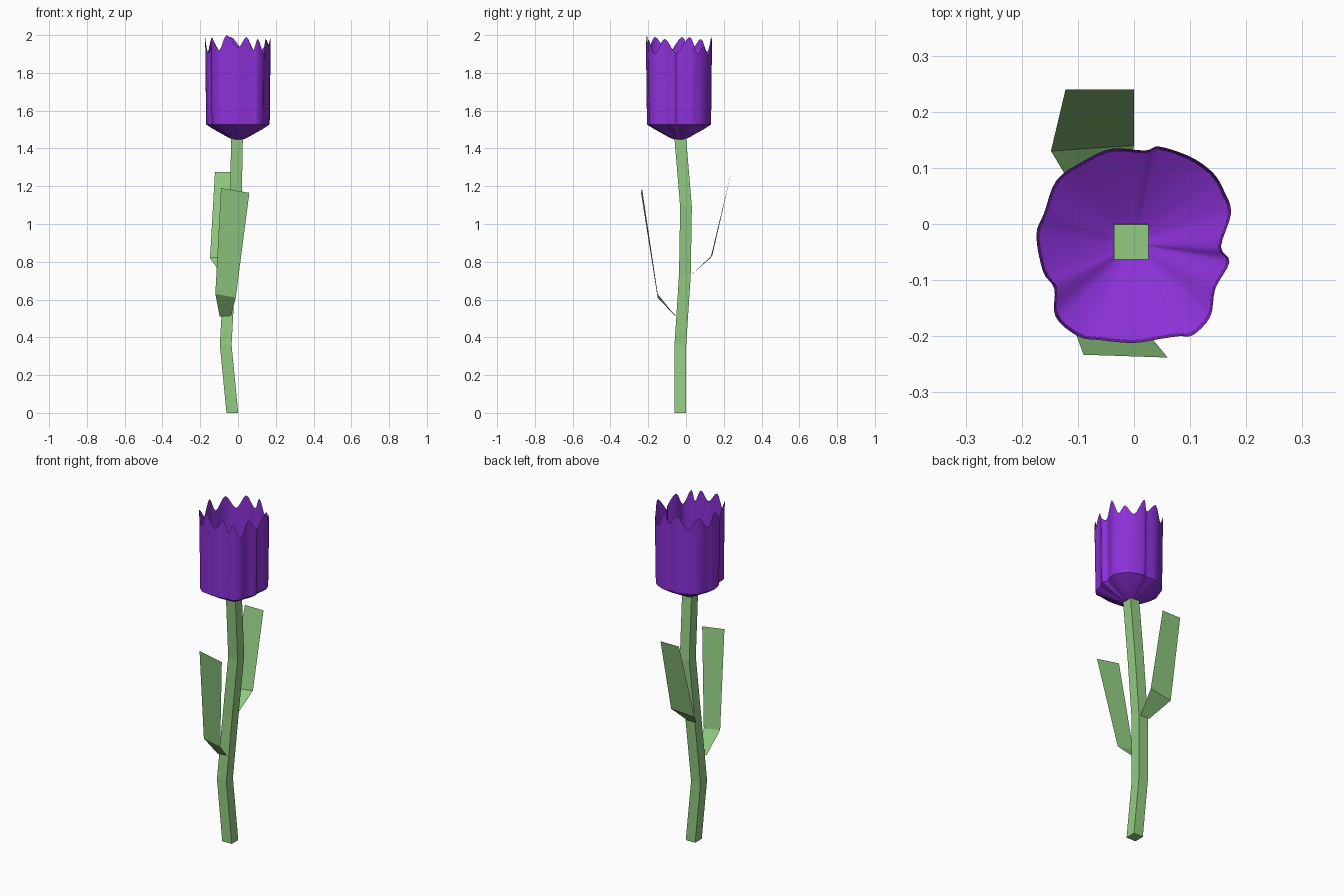
import bpy
from mathutils import Vector

if "Cube" in bpy.data.objects:
    bpy.data.objects.remove(bpy.data.objects["Cube"])


def material(name, colour):
    m = bpy.data.materials.new(name)
    m.diffuse_color = colour
    m.use_nodes = True
    m.node_tree.nodes["Principled BSDF"].inputs["Base Color"].default_value = m.diffuse_color
    return m


def add_mesh(name, verts, faces, mat):
    mesh = bpy.data.meshes.new(name)
    mesh.from_pydata(verts, [], faces)
    mesh.materials.append(mat)
    obj = bpy.data.objects.new(name, mesh)
    bpy.context.collection.objects.link(obj)
    return obj


def bridge(rings, n):
    """Quads between consecutive closed rings of n points."""
    return [(r * n + i, r * n + (i + 1) % n, (r + 1) * n + (i + 1) % n, (r + 1) * n + i)
            for r in range(rings - 1) for i in range(n)]


def smooth_loop(points, steps):
    """Closed spline passing through the points."""
    pts = [Vector(p) for p in points]
    out = []
    for i in range(len(pts)):
        a, b, c, d = (pts[(i + k) % len(pts)] for k in (-1, 0, 1, 2))
        for s in range(steps):
            t = s / steps
            out.append(0.5 * (2 * b + (c - a) * t + (2 * a - 5 * b + 4 * c - d) * t**2
                              + (3 * b - a - 3 * c + d) * t**3))
    return out


green = material("stem_green", (0.29, 0.60, 0.22, 1))
leaf_green = material("leaf_green", (0.29, 0.60, 0.22, 1))
purple = material("petal_purple", (0.26, 0.03, 0.68, 1))

# Stem: square section swept along a bent path
path = [(-0.03, -0.03, 0), (-0.065, -0.03, 0.36), (-0.045, -0.006, 0.73),
        (-0.012, 0.0, 1.09), (-0.005, -0.032, 1.475)]
h = 0.031
verts = [(x + sx * h, y + sy * h, z) for x, y, z in path
         for sx, sy in ((-1, -1), (1, -1), (1, 1), (-1, 1))]
add_mesh("stem", verts, bridge(5, 4) + [(3, 2, 1, 0), (16, 17, 18, 19)], green)

# Leaves: bent strips, given as left and right edges from base to tip
leaves = {
    "front_leaf": [(-0.097, -0.055, 0.51), (-0.037, -0.055, 0.515),
                   (-0.12, -0.15, 0.63), (-0.012, -0.15, 0.61),
                   (-0.09, -0.233, 1.19), (0.06, -0.238, 1.165)],
    "back_leaf": [(-0.085, 0.025, 0.73), (-0.025, 0.025, 0.73),
                  (-0.148, 0.13, 0.82), (0.0, 0.14, 0.835),
                  (-0.122, 0.24, 1.275), (0.0, 0.24, 1.275)],
}
for name, pts in leaves.items():
    add_mesh(name, pts, [(0, 1, 3, 2), (2, 3, 5, 4)], leaf_green)

# Flower cup: rim outline with petal peaks and notches
rim = [(-0.06, -0.207, 2.0), (0.0, -0.212, 1.935), (0.045, -0.205, 1.99),
       (0.08, -0.20, 1.92), (0.105, -0.198, 1.98), (0.136, -0.165, 1.90),
       (0.145, -0.115, 1.98), (0.17, -0.068, 1.92), (0.155, -0.04, 1.91),
       (0.173, 0.02, 1.99), (0.16, 0.06, 1.90), (0.14, 0.092, 1.94),
       (0.10, 0.12, 1.89), (0.045, 0.138, 1.99), (0.02, 0.131, 1.93),
       (-0.04, 0.134, 1.99), (-0.09, 0.112, 1.91), (-0.138, 0.078, 1.98),
       (-0.16, 0.02, 1.91), (-0.174, -0.02, 1.99), (-0.162, -0.085, 1.91),
       (-0.142, -0.115, 1.93), (-0.14, -0.165, 1.99), (-0.10, -0.20, 1.92)]
loop = smooth_loop(rim, 4)
n = len(loop)
cx, cy = 0.0, -0.035
# Bowl rings (scale, height), then the wavy rim
bowl = [(0.15, 1.447), (0.3, 1.458), (0.5, 1.478), (0.75, 1.502), (0.97, 1.527)]
verts = [(cx + (p.x - cx) * s, cy + (p.y - cy) * s, z) for s, z in bowl for p in loop]
verts += [tuple(p) for p in loop]
verts.append((cx, cy, 1.444))
faces = bridge(len(bowl) + 1, n) + [((i + 1) % n, i, len(verts) - 1) for i in range(n)]
cup = add_mesh("flower_cup", verts, faces, purple)
bpy.context.view_layer.objects.active = cup
cup.select_set(True)
bpy.ops.object.shade_smooth_by_angle(angle=0.6)
